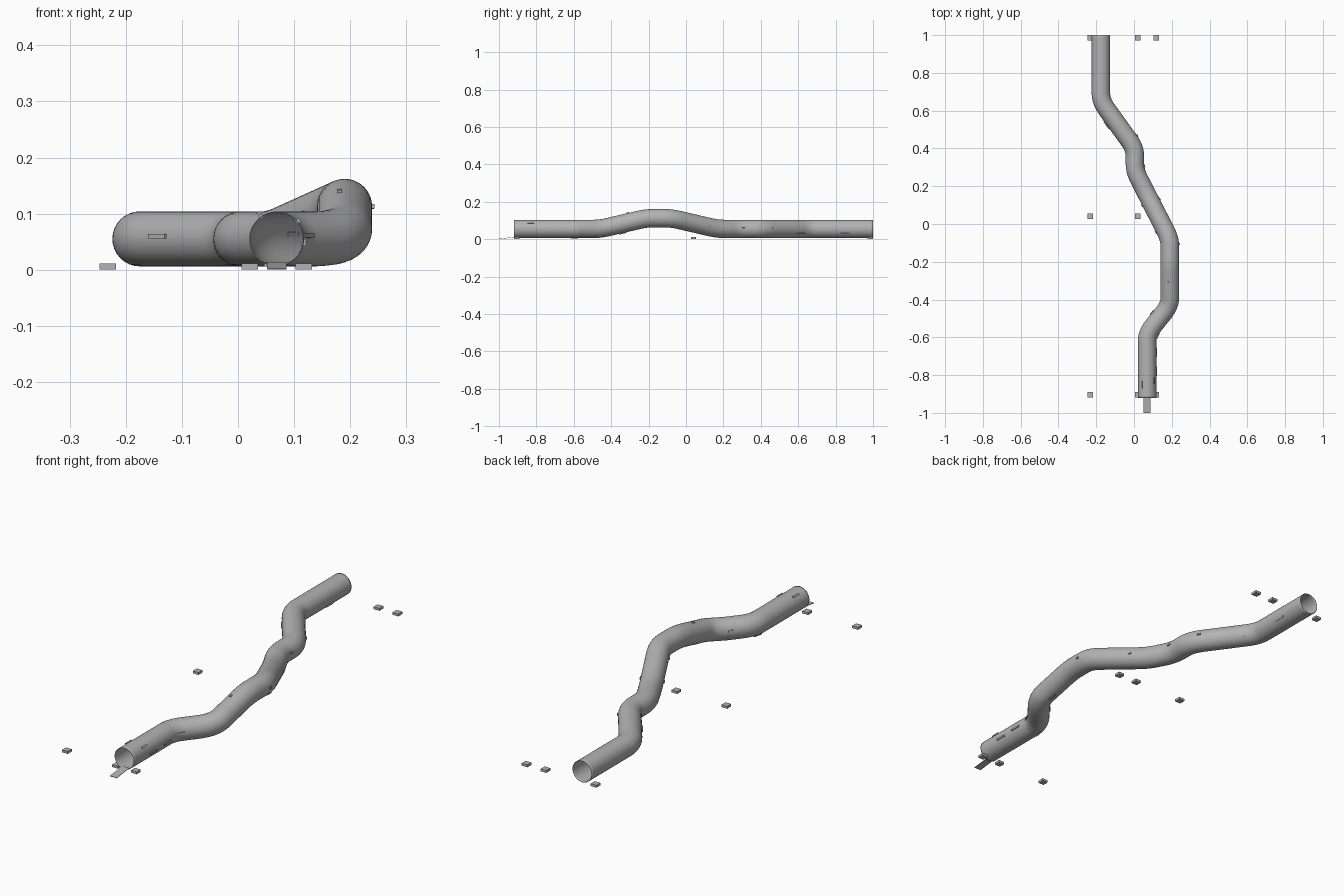
import bpy, bmesh
from math import cos, sin, radians, pi
from mathutils import Vector, Matrix

cube = bpy.data.objects.get("Cube")
if cube:
    bpy.data.objects.remove(cube, do_unlink=True)

grey = bpy.data.materials.new("plain_grey")
grey.use_nodes = True
tone = (0.45, 0.45, 0.45, 1)
grey.diffuse_color = tone
grey.node_tree.nodes["Principled BSDF"].inputs["Base Color"].default_value = tone

RADIUS = 0.049
FRONT, BACK = -0.92, 1.0
SIDES, RINGS = 32, 192
# Centreline bends: (y, x) and (y, z)
SWAY = [(-1, 0.069), (-0.58, 0.069), (-0.43, 0.19), (-0.08, 0.19),
        (0.28, 0.005), (0.4, 0.005), (0.65, -0.175), (1, -0.175)]
RISE = [(-1, 0.055), (-0.46, 0.055), (-0.21, 0.113), (-0.08, 0.113),
        (0.17, 0.055), (1, 0.055)]


def lerp_keys(keys, y):
    y = min(max(y, keys[0][0]), keys[-1][0])
    for (a, va), (b, vb) in zip(keys, keys[1:]):
        if y <= b:
            return va + (vb - va) * (y - a) / (b - a)


def rounded(keys, y, reach=0.04):
    return sum(lerp_keys(keys, y + reach * i / 8) for i in range(-8, 9)) / 17


def centre(y):
    return Vector((rounded(SWAY, y), y, rounded(RISE, y)))


def frame(y):
    """Centre, side, forward and up directions of the pipe."""
    forward = (centre(y + 0.01) - centre(y - 0.01)).normalized()
    side = forward.cross(Vector((0, 0, 1))).normalized()
    return centre(y), side, forward, side.cross(forward)


def finish(bm, name):
    mesh = bpy.data.meshes.new(name)
    bm.to_mesh(mesh)
    bm.free()
    mesh.materials.append(grey)
    obj = bpy.data.objects.new(name, mesh)
    bpy.context.collection.objects.link(obj)
    return obj


def block(name, size, matrix):
    bm = bmesh.new()
    bmesh.ops.create_cube(bm, size=1, matrix=matrix @ Matrix.Diagonal((*size, 1)))
    return finish(bm, name)


# Open winding pipe
bm = bmesh.new()
rings = []
for i in range(RINGS + 1):
    c, side, forward, up = frame(FRONT + (BACK - FRONT) * i / RINGS)
    angles = [2 * pi * k / SIDES for k in range(SIDES)]
    rings.append([bm.verts.new(c + RADIUS * (side * cos(a) + up * sin(a))) for a in angles])
for lower, upper in zip(rings, rings[1:]):
    for k in range(SIDES):
        n = (k + 1) % SIDES
        bm.faces.new((lower[k], upper[k], upper[n], lower[n]))
bmesh.ops.recalc_face_normals(bm, faces=bm.faces)
pipe = finish(bm, "pipe")
wall = pipe.modifiers.new("wall", "SOLIDIFY")
wall.thickness = 0.002
wall.offset = -1
bpy.context.view_layer.objects.active = pipe
pipe.select_set(True)
bpy.ops.object.shade_smooth_by_angle(angle=radians(40))

# Small chips lodged in the pipe wall: (y, angle around pipe, length)
CHIPS = [(-0.83, 40, 0.035), (-0.78, -10, 0.05), (-0.68, -5, 0.05),
         (-0.57, 7, 0.035), (-0.11, 0, 0.012), (0.11, 0, 0.012),
         (0.3, 12, 0.015), (0.44, 8, 0.015), (0.59, -30, 0.05),
         (0.85, -30, 0.05), (-0.85, 125, 0.04), (-0.5, 170, 0.03),
         (-0.3, 100, 0.012), (-0.02, 180, 0.015), (0.12, 185, 0.015),
         (0.55, 175, 0.05), (-0.35, 270, 0.04), (-0.6, 250, 0.04)]
for y, degrees, length in CHIPS:
    c, side, forward, up = frame(y)
    a = radians(degrees)
    out = side * cos(a) + up * sin(a)
    turn = Matrix((out, forward, out.cross(forward))).transposed().to_4x4()
    block("wall_chip", (0.008, length, 0.008), Matrix.Translation(c + out * RADIUS) @ turn)

# Floor pads on a three by three layout
for x in (-0.232, 0.021, 0.117):
    for y in (-0.905, 0.04, 0.985):
        block("floor_pad", (0.029, 0.029, 0.011), Matrix.Translation((x, y, 0.0055)))

# Thin entry ramp at the front mouth
tilt = Matrix.Translation((0.069, -0.955, 0.007)) @ Matrix.Rotation(radians(7), 4, "X")
block("entry_ramp", (0.035, 0.09, 0.002), tilt)
